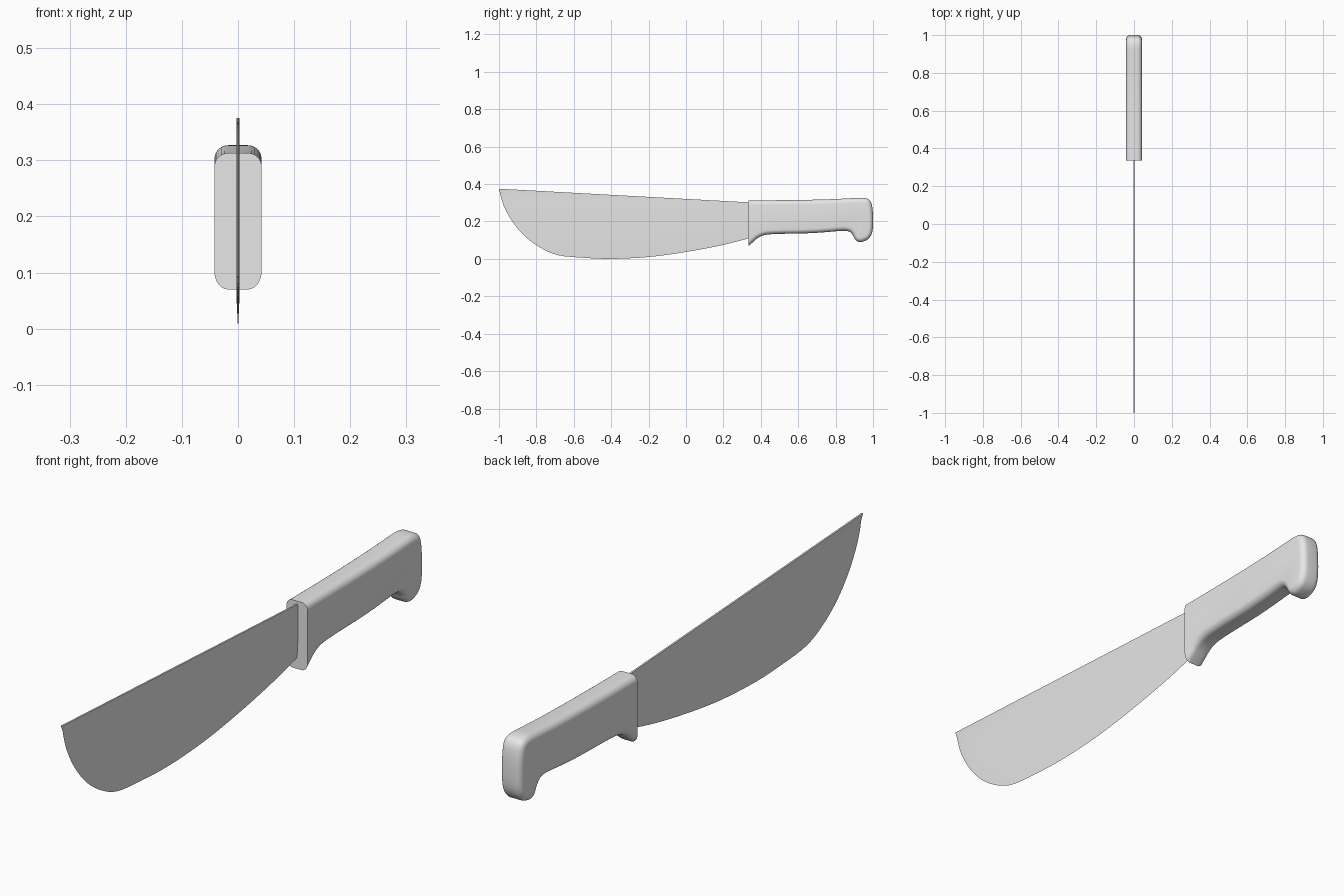
import bpy, bmesh, math
from mathutils import Vector

cube = bpy.data.objects.get("Cube")
if cube:
    bpy.data.objects.remove(cube, do_unlink=True)

grey = bpy.data.materials.new("plain grey")
grey.use_nodes = True
grey.diffuse_color = (0.8, 0.8, 0.8, 1)
grey.node_tree.nodes["Principled BSDF"].inputs["Base Color"].default_value = (0.8, 0.8, 0.8, 1)


def spline(points, steps=4):
    """Smooth curve through side-profile points (y, z)."""
    p = [Vector(q) for q in points]
    p = [p[0] * 2 - p[1]] + p + [p[-1] * 2 - p[-2]]
    out = []
    for a, b, c, d in zip(p, p[1:], p[2:], p[3:]):
        for i in range(steps):
            t = i / steps
            out.append(0.5 * (2 * b + (c - a) * t + (2 * a - 5 * b + 4 * c - d) * t * t
                              + (3 * b - a - 3 * c + d) * t ** 3))
    return out + [p[-2]]


def inset(curve, dist):
    """Offset a curve to its left, returning (point, tangent) pairs."""
    out = []
    for i, q in enumerate(curve):
        t = (curve[min(i + 1, len(curve) - 1)] - curve[max(i - 1, 0)]).normalized()
        out.append((q + Vector((-t.y, t.x)) * dist, t))
    return out


def ring(bm, points, x):
    return [bm.verts.new((x, q.x, q.y)) for q in points]


def bridge(bm, a, b, closed=True):
    n = len(a)
    for i in range(n if closed else n - 1):
        j = (i + 1) % n
        bm.faces.new((a[i], a[j], b[j], b[i]))


def finish(bm, name):
    bmesh.ops.remove_doubles(bm, verts=bm.verts, dist=0.00001)
    bmesh.ops.recalc_face_normals(bm, faces=bm.faces)
    mesh = bpy.data.meshes.new(name)
    bm.to_mesh(mesh)
    bm.free()
    mesh.materials.append(grey)
    obj = bpy.data.objects.new(name, mesh)
    bpy.context.collection.objects.link(obj)
    bpy.ops.object.select_all(action="DESELECT")
    obj.select_set(True)
    bpy.context.view_layer.objects.active = obj
    bpy.ops.object.shade_smooth_by_angle(angle=math.radians(35))


# Blade: thin plate with a straight spine and a ground cutting edge
edge = spline([(-1, 0.375), (-0.975, 0.285), (-0.925, 0.195), (-0.855, 0.115),
               (-0.77, 0.055), (-0.68, 0.019), (-0.55, 0.006), (-0.4, 0),
               (-0.2, 0.01), (0, 0.037), (0.2, 0.075), (0.38, 0.122)])
HALF_BLADE, GRIND = 0.003, 0.06


def spine_z(y):
    return 0.375 - 0.0545 * (y + 1)


inner = [q for q, t in inset(edge, GRIND) if q.y < spine_z(q.x) - 0.01]
skipped = len(edge) - len(inner)
inner = [edge[0]] * skipped + inner
spine_end = Vector((0.38, spine_z(0.38)))
bm = bmesh.new()
cutting = ring(bm, edge, 0)
spine = []
for side in (-1, 1):
    # the ground strip fades in at the tip
    ground = ring(bm, inner[skipped:], side * HALF_BLADE)
    tip, end = ring(bm, [edge[0], spine_end], side * HALF_BLADE)
    bridge(bm, cutting[skipped:], ground, closed=False)
    bm.faces.new(cutting[:skipped + 1] + [ground[0], tip])
    bm.faces.new([tip] + ground + [end])
    spine.append((tip, end, ground[-1]))
(t0, e0, g0), (t1, e1, g1) = spine
bm.faces.new((t0, e0, e1, t1))
bm.faces.new((e0, g0, cutting[-1], g1, e1))
bm.faces.new((t0, t1, cutting[0]))
finish(bm, "blade")

# Handle: hooked grip with rounded long edges and a flat front end
FRONT, HALF_GRIP, ROUND, STEPS = 0.335, 0.042, 0.024, 6
outline = spline([(FRONT, 0.07), (0.36, 0.091), (0.385, 0.112), (0.42, 0.127),
                  (0.48, 0.133), (0.65, 0.137), (0.75, 0.143), (0.83, 0.15),
                  (0.87, 0.147), (0.89, 0.13), (0.903, 0.106), (0.92, 0.092),
                  (0.945, 0.092), (0.975, 0.107), (0.993, 0.135), (1, 0.18),
                  (0.998, 0.26), (0.985, 0.31), (0.95, 0.326), (0.88, 0.324),
                  (0.75, 0.318), (0.55, 0.314), (FRONT, 0.313)])


def section(dist):
    out = []
    for q, t in inset(outline, dist):
        if q.x < FRONT:
            q = Vector((FRONT, q.y + (FRONT - q.x) * t.y / t.x))
        out.append(q)
    return out


bm = bmesh.new()
rings = []
for side in (-1, 1):
    for i in range(STEPS + 1):
        a = math.pi / 2 * (i / STEPS if side > 0 else 1 - i / STEPS)
        x = side * (HALF_GRIP - ROUND * (1 - math.sin(a)))
        rings.append(ring(bm, section(ROUND * (1 - math.cos(a))), x))
for a, b in zip(rings, rings[1:]):
    bridge(bm, a, b)
bm.faces.new(rings[0])
bm.faces.new(rings[-1])
finish(bm, "handle")
